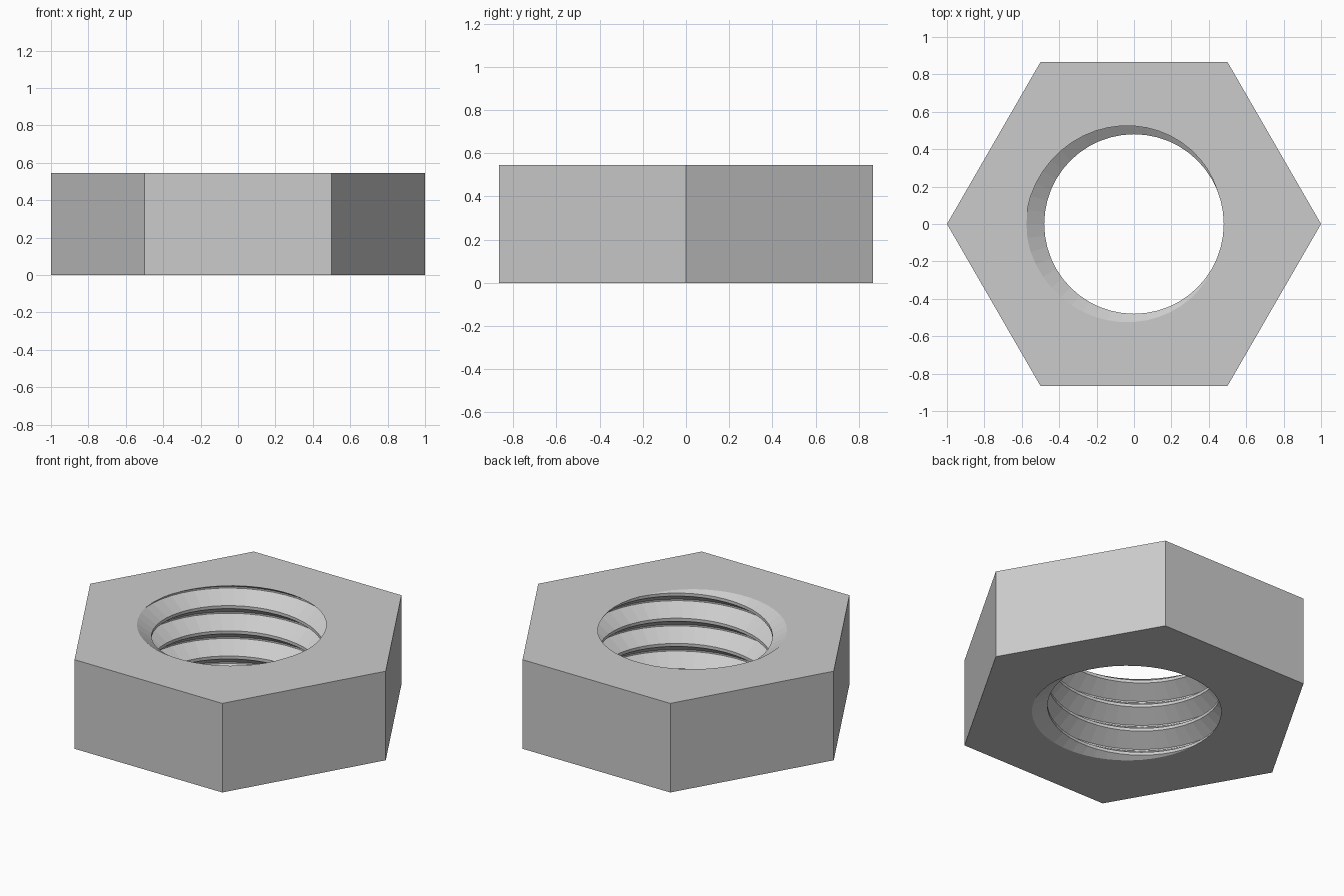
import bpy, bmesh
from math import cos, sin, tau

cube = bpy.data.objects.get("Cube")
if cube:
    bpy.data.objects.remove(cube, do_unlink=True)

HEIGHT = 0.545
PITCH = 0.154
MINOR, MAJOR = 0.48, 0.575
SEGMENTS = 48
TURNS = range(-2, 6)
# one thread pitch: (fraction of pitch, radius), narrow flats at crest and root
PROFILE = [(-0.06, MINOR), (0.06, MINOR), (0.47, MAJOR), (0.53, MAJOR)]

steel = bpy.data.materials.new("grey steel")
steel.use_nodes = True
colour = (0.6, 0.6, 0.6, 1)
steel.diffuse_color = colour
steel.node_tree.nodes["Principled BSDF"].inputs["Base Color"].default_value = colour

bm = bmesh.new()

# threaded bore: the profile swept along a right-handed helix
columns = []
for i in range(SEGMENTS + 1):
    a = tau * i / SEGMENTS
    column = []
    for turn in TURNS:
        for frac, r in PROFILE:
            z = HEIGHT + PITCH * (i / SEGMENTS + frac - turn)
            if turn == TURNS[0] and frac == PROFILE[0][0]:
                column = []
            column.append((frac - turn, bm.verts.new((r * cos(a), r * sin(a), z))))
    column.sort(key=lambda p: p[0])
    columns.append([v for _, v in column])
for left, right in zip(columns, columns[1:]):
    for j in range(len(left) - 1):
        bm.faces.new((left[j], left[j + 1], right[j + 1], right[j]))
bmesh.ops.remove_doubles(bm, verts=bm.verts[:], dist=1e-5)

# trim the bore to the height of the nut
for z, up in ((0, -1), (HEIGHT, 1)):
    bmesh.ops.bisect_plane(bm, geom=bm.verts[:] + bm.edges[:] + bm.faces[:], dist=1e-6,
                           plane_co=(0, 0, z), plane_no=(0, 0, up), clear_outer=True)
bmesh.ops.remove_doubles(bm, verts=bm.verts[:], dist=1e-5)
rims = [[e for e in bm.edges if e.is_boundary and
         all(abs(v.co.z - z) < 1e-4 for v in e.verts)] for z in (0, HEIGHT)]

# hexagonal outside walls
hexes = [[bm.verts.new((cos(tau * k / 6), sin(tau * k / 6), z)) for k in range(6)]
         for z in (0, HEIGHT)]
low, high = hexes
for k in range(6):
    n = (k + 1) % 6
    bm.faces.new((low[k], low[n], high[n], high[k]))

# flat end faces between the hexagon and the bore
for ring, rim, up in zip(hexes, rims, (-1, 1)):
    outline = [bm.edges.get((ring[k], ring[(k + 1) % 6])) for k in range(6)]
    bmesh.ops.triangle_fill(bm, edges=outline + rim, use_beauty=True, normal=(0, 0, up))
bmesh.ops.recalc_face_normals(bm, faces=bm.faces[:])

mesh = bpy.data.meshes.new("hex_nut")
bm.to_mesh(mesh)
bm.free()
mesh.materials.append(steel)
nut = bpy.data.objects.new("hex_nut", mesh)
bpy.context.collection.objects.link(nut)
